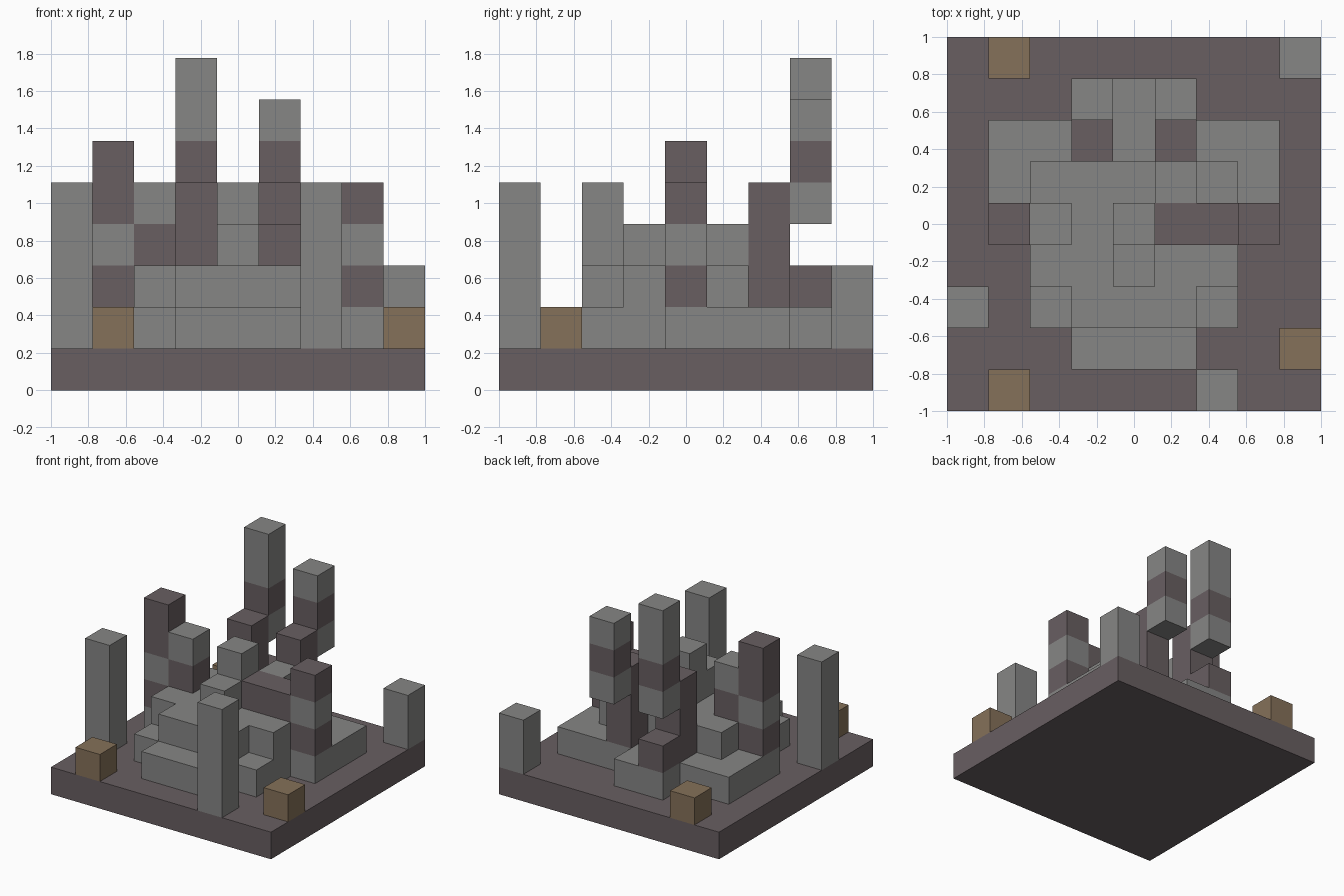
import bpy
import bmesh
from mathutils import Vector

cube = bpy.data.objects.get("Cube")
if cube:
    bpy.data.objects.remove(cube, do_unlink=True)

CELLS = 9
UNIT = 2 / CELLS


def make_material(name, rgb):
    mat = bpy.data.materials.new(name)
    mat.use_nodes = True
    color = (*rgb, 1)
    mat.diffuse_color = color
    mat.node_tree.nodes["Principled BSDF"].inputs["Base Color"].default_value = color
    return mat


MATERIALS = {
    "stone": make_material("grey stone", (0.24, 0.24, 0.235)),
    "dark": make_material("dark purple stone", (0.14, 0.114, 0.121)),
    "wood": make_material("brown wood", (0.235, 0.165, 0.1)),
}
ORDER = list(MATERIALS)

parts = {}      # part name -> {cell: colour}
occupied = set()


def block(part, color, x, y, z):
    """Fill a box of cells; each range is (first, last), or one number."""
    spans = [r if isinstance(r, tuple) else (r, r) for r in (x, y, z)]
    cells = parts.setdefault(part, {})
    for i in range(spans[0][0], spans[0][1] + 1):
        for j in range(spans[1][0], spans[1][1] + 1):
            for k in range(spans[2][0], spans[2][1] + 1):
                if (i, j, k) not in occupied:
                    occupied.add((i, j, k))
                    cells[(i, j, k)] = color


def tower(part, x, y, bottom, colors):
    """Stack single cells; s = stone, d = dark."""
    for n, letter in enumerate(colors):
        block(part, "stone" if letter == "s" else "dark", x, y, bottom + n)


# Ground slab
block("ground_slab", "dark", (0, 8), (0, 8), 0)

# Banded towers and pillars
tower("right_tower", 1, 4, 1, "sdsdd")
tower("left_tower", 7, 4, 1, "sdsd")
tower("inner_right_tower", 2, 4, 1, "ssds")
tower("back_right_pillar", 3, 6, 1, "sddd")
tower("back_left_pillar", 5, 6, 1, "sddd")
tower("back_right_block", 3, 7, 1, "sd")
tower("tall_floating_tower", 3, 7, 4, "sdss")
tower("short_floating_tower", 5, 7, 4, "sds")

# Free-standing stone pillars at the rim
block("rim_pillar_right", "stone", 0, 2, (1, 4))
block("rim_pillar_front", "stone", 6, 0, (1, 4))
block("rim_pillar_back", "stone", 8, 8, (1, 2))

# Dark wall and central stack
block("dark_wall", "dark", (5, 6), 4, 3)
block("central_stack", "stone", 4, 4, (3, 4))
block("front_buttress", "stone", 4, 3, 3)
block("back_buttress", "stone", 5, 5, 3)

# Stepped stone mound
block("lower_steps", "stone", (3, 5), 1, 1)
block("lower_steps", "stone", (2, 6), 2, 1)
block("lower_steps", "stone", (1, 7), (5, 6), 1)
block("lower_steps", "stone", 4, 7, 1)
block("lower_steps", "stone", (2, 6), (3, 4), 1)
block("upper_steps", "stone", (3, 5), 2, 2)
block("upper_steps", "stone", (2, 6), (3, 5), 2)

# Wooden crates
for name, x, y in (("front_crate", 1, 0), ("left_crate", 8, 1), ("back_crate", 1, 8)):
    block(name, "wood", x, y, 1)


def face_corners(cell, axis, side):
    """Corners of one cell face, wound so that it points outward."""
    u, v = (axis + 1) % 3, (axis + 2) % 3
    corners = []
    for a, b in ((0, 0), (1, 0), (1, 1), (0, 1)):
        p = list(cell)
        p[axis] += side
        p[u] += a
        p[v] += b
        corners.append(Vector((p[0] * UNIT - 1, p[1] * UNIT - 1, p[2] * UNIT)))
    return corners if side else corners[::-1]


def build_part(name, cells):
    """Make one object from the exposed faces of its cells."""
    bm = bmesh.new()
    for cell, color in cells.items():
        for axis in range(3):
            for side in (0, 1):
                neighbour = list(cell)
                neighbour[axis] += 1 if side else -1
                if tuple(neighbour) in occupied:
                    continue
                face = bm.faces.new([bm.verts.new(p) for p in face_corners(cell, axis, side)])
                face.material_index = ORDER.index(color)
    bmesh.ops.remove_doubles(bm, verts=bm.verts[:], dist=UNIT / 100)
    mesh = bpy.data.meshes.new(name)
    for key in ORDER:
        mesh.materials.append(MATERIALS[key])
    bm.to_mesh(mesh)
    bm.free()
    bpy.context.scene.collection.objects.link(bpy.data.objects.new(name, mesh))


for part_name, part_cells in parts.items():
    build_part(part_name, part_cells)
